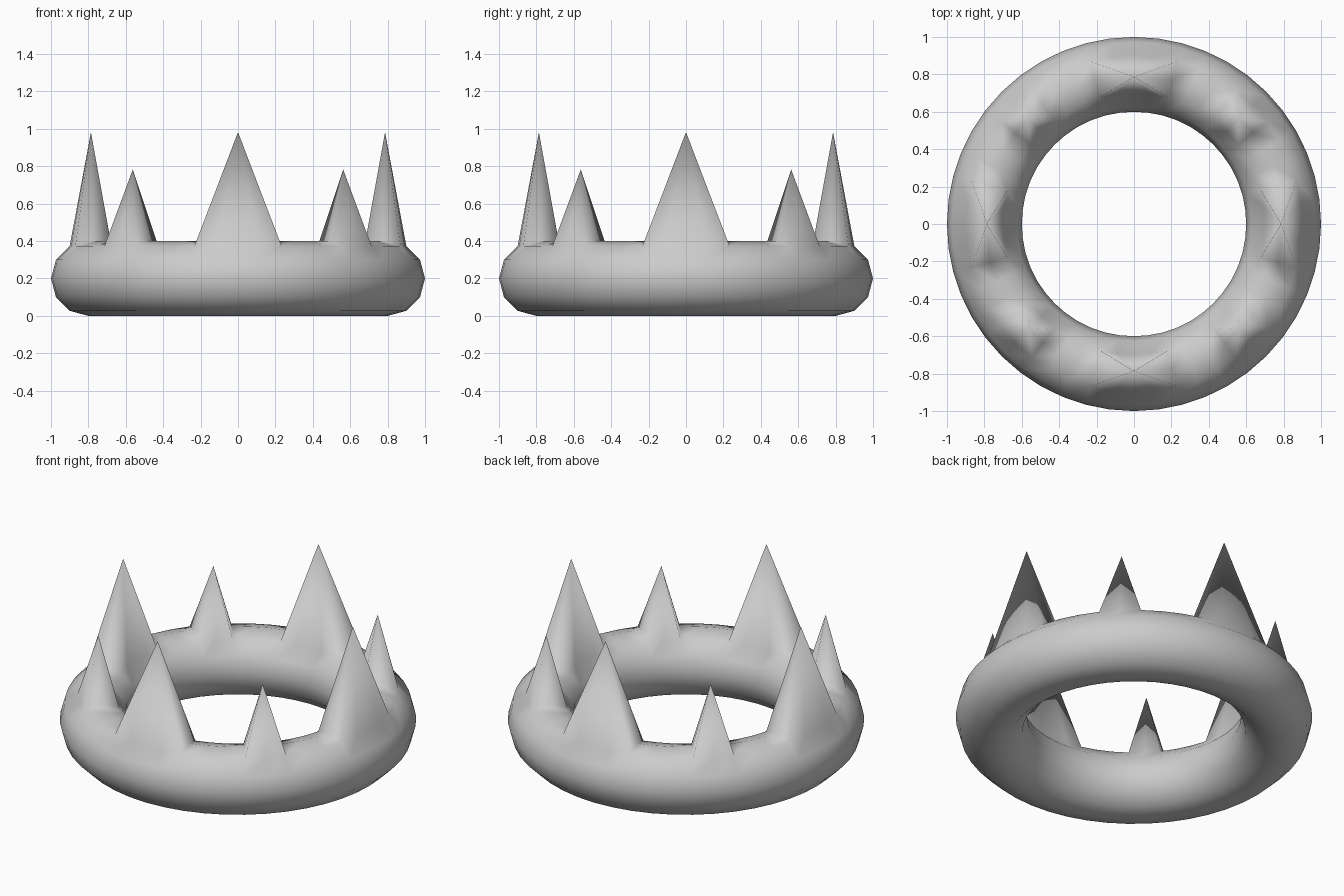
import bpy, bmesh, math
from mathutils import Vector

if "Cube" in bpy.data.objects:
    bpy.data.objects.remove(bpy.data.objects["Cube"])

RING, TUBE, SEGS, SIDES = 0.8, 0.2, 48, 12

# Ring band of the crown, resting on the ground
bpy.ops.mesh.primitive_torus_add(major_radius=RING, minor_radius=TUBE,
                                 major_segments=SEGS, minor_segments=SIDES)
crown = bpy.context.object
crown.name = "crown"
bm = bmesh.new()
bm.from_mesh(crown.data)
bmesh.ops.translate(bm, verts=bm.verts, vec=(0, 0, TUBE))


def pull_spike(angle, half_width, height):
    """Pull a patch of the ring's top faces up to a single point."""
    d = Vector((math.cos(angle), math.sin(angle)))
    patch = []
    for f in bm.faces:
        c = f.calc_center_median()
        if c.z > 0.38 and abs(d.angle(c.xy)) < half_width:
            patch.append(f)
    verts = {v for f in patch for v in f.verts}
    tip = sum((v.co for v in verts), Vector()) / len(verts)
    tip.z += height
    inside = set(patch)
    rim = [e for e in {e for f in patch for e in f.edges}
           if sum(f in inside for f in e.link_faces) == 1]
    pairs = [tuple(e.verts) for e in rim]
    bmesh.ops.delete(bm, geom=patch, context='FACES')
    apex = bm.verts.new(tip)
    for a, b in pairs:
        bm.faces.new((a, b, apex))


# Alternating tall wide and short narrow spikes
step = math.tau / SEGS
for i in range(8):
    if i % 2 == 0:
        pull_spike(i * math.tau / 8, 2 * step, 0.6)
    else:
        pull_spike(i * math.tau / 8, step, 0.4)

bmesh.ops.recalc_face_normals(bm, faces=bm.faces)
for f in bm.faces:
    f.smooth = True
bm.to_mesh(crown.data)
bm.free()
